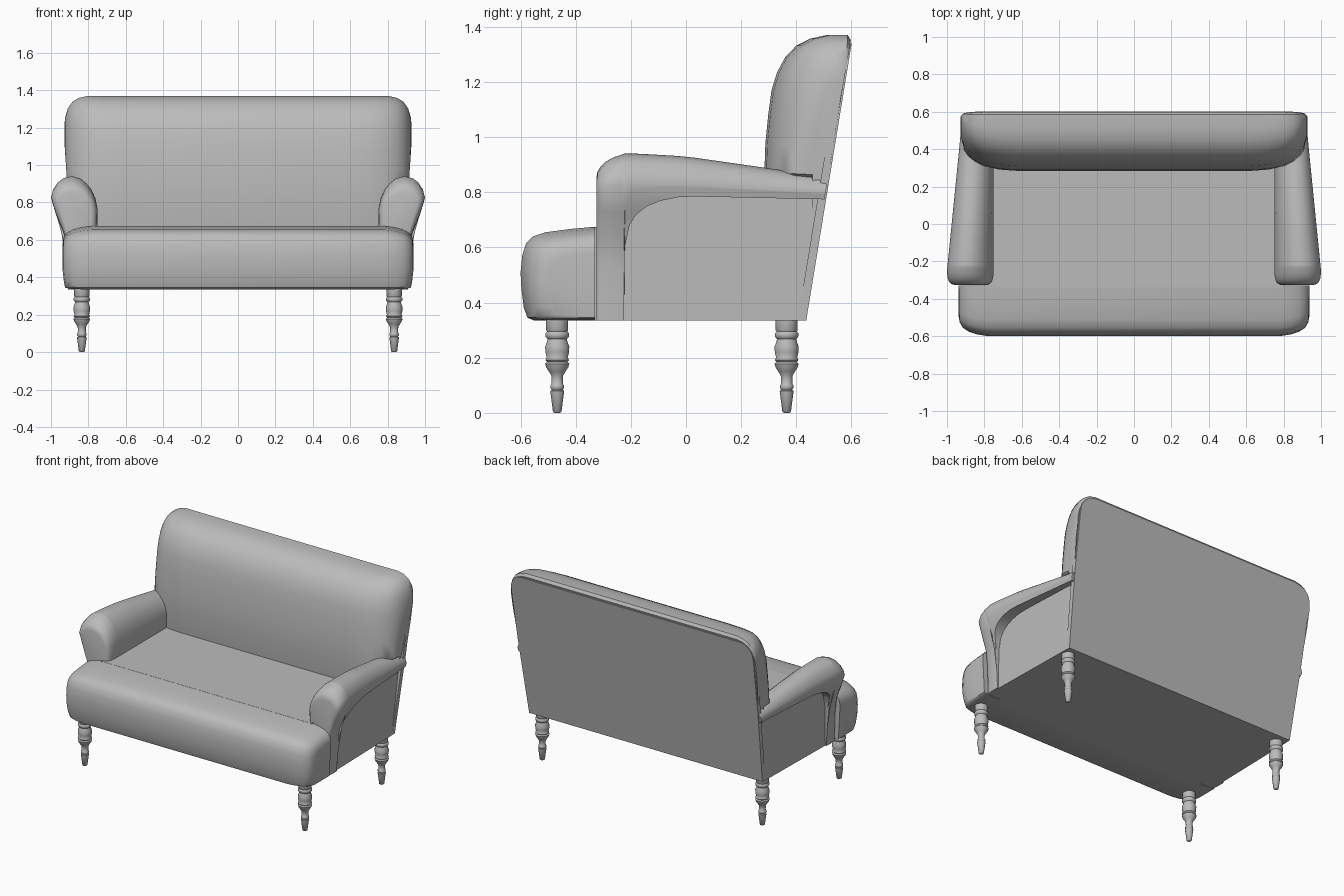
import bpy, bmesh, math

if "Cube" in bpy.data.objects:
    bpy.data.objects.remove(bpy.data.objects["Cube"])

mat = bpy.data.materials.new("grey upholstery")
mat.diffuse_color = (0.5, 0.5, 0.5, 1)
mat.use_nodes = True
mat.node_tree.nodes["Principled BSDF"].inputs["Base Color"].default_value = mat.diffuse_color


def finish(bm, name, angle=40):
    bmesh.ops.remove_doubles(bm, verts=bm.verts[:], dist=0.0005)
    bmesh.ops.recalc_face_normals(bm, faces=bm.faces[:])
    me = bpy.data.meshes.new(name)
    bm.to_mesh(me)
    bm.free()
    me.materials.append(mat)
    ob = bpy.data.objects.new(name, me)
    bpy.context.collection.objects.link(ob)
    bpy.ops.object.select_all(action='DESELECT')
    bpy.context.view_layer.objects.active = ob
    ob.select_set(True)
    bpy.ops.object.shade_smooth_by_angle(angle=math.radians(angle))
    return ob


def loft(name, rings, angle=40):
    """Skin closed rings of equal length and cap both ends."""
    bm = bmesh.new()
    vs = [[bm.verts.new(p) for p in r] for r in rings]
    n = len(vs[0])
    for a, b in zip(vs, vs[1:]):
        for i in range(n):
            j = (i + 1) % n
            bm.faces.new((a[i], a[j], b[j], b[i]))
    bm.faces.new(vs[0])
    bm.faces.new(vs[-1][::-1])
    return finish(bm, name, angle)


def interp(table, t):
    """Piecewise linear lookup in a list of (key, value)."""
    if t <= table[0][0]:
        return table[0][1]
    for (a, u), (b, v) in zip(table, table[1:]):
        if t <= b:
            return u + (v - u) * (t - a) / (b - a)
    return table[-1][1]


def rear(z):
    """Depth of the leaning rear plane at height z."""
    return 0.43 + (z - 0.335) * 0.164


def mirrored(stations):
    return [(-s[0], *s[1:]) for s in reversed(stations)] + stations


# Front of the seat: rounded roll across the full width
roll = [(-.33, .335), (-.55, .335), (-.575, .345), (-.588, .38), (-.597, .45), (-.6, .51),
        (-.594, .57), (-.58, .615), (-.555, .64), (-.51, .655), (-.42, .667), (-.33, .675)]
rings = []
for x, d in mirrored([(.78, 0), (.84, .01), (.885, .025), (.915, .045), (.932, .075), (.938, .11)]):
    rings.append([(x - math.copysign(max(0, .42 - z) * .15 * (abs(x) > .9), x),
                   -.33 + (y + .33) * (1 - d / .27),
                   .42 + (z - .42) * (1 - d / (.3 if z > .42 else .8))) for y, z in roll])
loft("seat_front", rings)

# Seat deck between the arms
deck = [(-.34, .335), (-.34, .675), (rear(.675) - .01, .675), (rear(.335) - .01, .335)]
loft("seat_deck", [[(x, y, z) for y, z in deck] for x in (-.8, .8)])

# Back cushion: side profile swept across, rounded at the ends
prof = [(.44, .55), (.53, .95), (.568, 1.2), (.592, 1.33), (.598, 1.352), (.585, 1.37), (.51, 1.37),
        (.45, 1.357), (.40, 1.332), (.36, 1.29), (.33, 1.235), (.31, 1.17), (.298, 1.08),
        (.288, .98), (.284, .87), (.285, .84), (.287, .66), (.31, .55)]
rings = []
for x, sy, sz in mirrored([(.62, 1, 1), (.72, .97, 1), (.80, .89, 1), (.85, .79, .98),
                           (.885, .67, .94), (.91, .52, .87), (.924, .36, .78), (.928, .25, .7)]):
    ring = []
    for y, z in prof:
        z2 = .85 + (z - .85) * sz if z > .85 else z
        lim = .86 if z < .845 else interp([(.85, .91), (1.15, .93)], z2)
        ring.append((math.copysign(min(abs(x), lim), x), rear(z2) + (y - rear(z)) * sy, z2))
    rings.append(ring)
loft("back_cushion", rings)

# Leaning rear panel with rounded top corners
half = [(.885, .335), (.91, .86), (.918, 1.22)]
half += [(.825 + .093 * math.cos(a), 1.245 + .095 * math.sin(a))
         for a in [math.radians(15 * k) for k in range(1, 7)]]
outline = half + [(-x, z) for x, z in reversed(half)]
loft("back_panel", [[(x, rear(z) + d, z) for x, z in outline] for d in (-.025, .006)])

# Arms: rolled top, front post and recessed side panel in one skin
outer = [(.34, .91), (.60, .92), (.66, .94), (.72, .968), (.78, .99), (.83, 1.0)]
lip = [(-.225, .335), (-.222, .60), (-.205, .68), (-.18, .72), (-.14, .75),
       (-.09, .77), (-.03, .783), (.03, .787)]
crown = [(.755, .335), (.752, .68), (.75, .76), (.762, .82), (.785, .87), (.81, .90), (.845, .928),
         (.89, .94), (.935, .93), (.965, .908), (.99, .87)]
top = [(-.17, .94), (0, .93), (.28, .89), (.51, .855)]
# stations: depth, width scale, top height
stations = [(-.325, .72, .855), (-.321, .82, .875), (-.31, .91, .893), (-.29, .97, .912),
            (-.26, 1, .928), (-.24, 1, .934)]
stations += [(y, 1, interp(top, y)) for y in (-.225, -.222, -.205, -.18, -.14, -.09, -.03, .03, .15, .28, .4, .5)]
for side, name in ((-1, "left_arm"), (1, "right_arm")):
    rings = []
    for y, w, h in stations:
        zl = interp(lip, y)
        t = max(0, (y + .25) / .75)
        panel = .90 - .015 * t
        pts = list(crown)
        for k in range(6):
            z = .83 + (zl - .83) * k / 5
            pts.append((interp(outer, z), z))
        ring = []
        for x, z in pts:
            x = .75 + (x - .75) * (1 - .30 * t)
            x = .865 + (x - .865) * w
            if z > .76:
                z = .76 + (z - .76) * (h - .76) / .18
            ring.append((x, z))
        zb = ring[-1][1]
        ring += [(min(panel, ring[-1][0]), zb), (min(panel, ring[-1][0]), .335)]
        # the last section follows the lean of the back
        rings.append([(side * x, rear(z) if y == .5 else y, z) for x, z in ring])
    loft(name, rings, 45)

# Turned legs
turned = [(.0, .010), (.004, .016), (.08, .026), (.083, .020), (.09, .025), (.10, .025), (.105, .021),
          (.135, .022), (.15, .031), (.165, .041), (.178, .045), (.185, .038), (.192, .044),
          (.20, .039), (.22, .044), (.24, .045), (.258, .038), (.268, .036), (.275, .043),
          (.288, .044), (.295, .038), (.30, .041), (.34, .041)]
for lx, sx in (("left", -1), ("right", 1)):
    for ly, y0 in (("front", -.467), ("back", .365)):
        rings = [[(sx * .835 + r * math.cos(a), y0 + r * math.sin(a), z)
                  for a in [math.tau * k / 14 for k in range(14)]] for z, r in turned]
        loft(f"{ly}_{lx}_leg", rings, 50)
